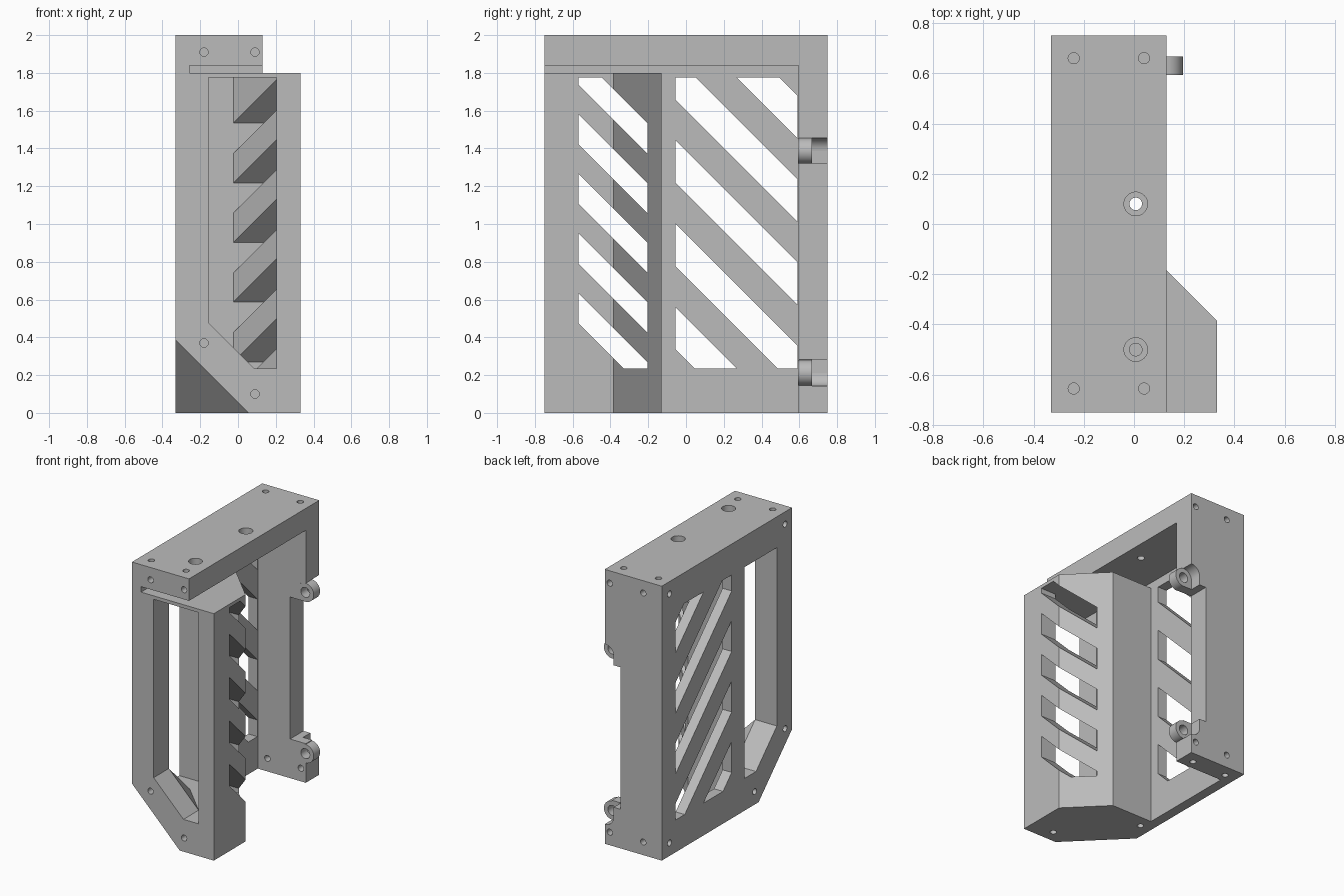
import bpy, bmesh, math
from mathutils import Matrix, Vector

if "Cube" in bpy.data.objects:
    bpy.data.objects.remove(bpy.data.objects["Cube"], do_unlink=True)

grey = bpy.data.materials.new("plain grey")
grey.use_nodes = True
grey.diffuse_color = (0.5, 0.5, 0.5, 1)
grey.node_tree.nodes["Principled BSDF"].inputs["Base Color"].default_value = (0.5, 0.5, 0.5, 1)


def make(name, bm):
    bmesh.ops.recalc_face_normals(bm, faces=bm.faces)
    me = bpy.data.meshes.new(name)
    bm.to_mesh(me)
    bm.free()
    ob = bpy.data.objects.new(name, me)
    me.materials.append(grey)
    bpy.context.collection.objects.link(ob)
    return ob


def block(lo, hi, *planes):
    """Box clipped by planes (normal, distance); the side along the normal is kept."""
    bm = bmesh.new()
    size = [b - a for a, b in zip(lo, hi)]
    mid = [(a + b) / 2 for a, b in zip(lo, hi)]
    bmesh.ops.create_cube(bm, size=1, matrix=Matrix.Translation(mid) @ Matrix.Diagonal((*size, 1)))
    for normal, dist in planes:
        n = Vector(normal)
        geom = bm.verts[:] + bm.edges[:] + bm.faces[:]
        bmesh.ops.bisect_plane(bm, geom=geom, dist=1e-6, plane_co=n * dist / n.length_squared,
                               plane_no=n, clear_inner=True)
        bmesh.ops.holes_fill(bm, edges=[e for e in bm.edges if e.is_boundary], sides=0)
    return bm


def rods(axis, radius, lo, hi, spots):
    """Parallel cylinders from lo to hi on an axis, at spots on the other two axes."""
    bm = bmesh.new()
    turn = {0: Matrix.Rotation(math.pi / 2, 4, 'Y'), 1: Matrix.Rotation(math.pi / 2, 4, 'X'),
            2: Matrix.Identity(4)}[axis]
    for spot in spots:
        pos = list(spot)
        pos.insert(axis, (lo + hi) / 2)
        bmesh.ops.create_cone(bm, cap_ends=True, segments=32, radius1=radius, radius2=radius,
                              depth=hi - lo, matrix=Matrix.Translation(pos) @ turn)
    return bm


def combine(bm, operation='DIFFERENCE'):
    tool = make("cutter", bm)
    tool.hide_render = True
    mod = body.modifiers.new("shape", 'BOOLEAN')
    mod.operation = operation
    mod.solver = 'EXACT'
    mod.object = tool
    bpy.ops.object.modifier_apply(modifier=mod.name)
    bpy.data.objects.remove(tool, do_unlink=True)


# Solid blank
body = make("bracket_frame", block((-.33, -.75, 0), (.33, .75, 2)))
bpy.context.view_layer.objects.active = body
body.select_set(True)

# Outer form: shoulder, rear side, rear pocket with chamfer, gap under the top, lower corner
combine(block((.13, -1, 1.8), (1, 1, 3)))
combine(block((.13, .5, -1), (1, 1, 3)))
combine(block((-.257, -.13, -1), (1, .595, 1.82)))
combine(block((-.1, -.9, -1), (1, .5, 1.82), ((1, 1, 0), -.055)))
combine(block((-.257, -1, 1.8), (1, .595, 1.84)))
combine(block((-1, -1, -1), (1, 1, 1), ((-1, -1, -1), .695)))

# Hollow of the front tower, with its front and side windows
combine(block((-.155, -.575, .235), (.205, -.205, 1.775), ((-1, -1, 0), .23), ((1, 1, 1), -.255)))
combine(block((-.155, -1, .235), (.205, -.573, 1.775), ((1, 0, 1), .32)))
combine(block((-1, -.575, .235), (-.153, -.205, 1.775), ((0, 1, 1), -.1)))

# Slanted slots through the tower and through the side wall
for i in range(5):
    c = -.095 + .316 * i
    combine(block((-.1, -.57, .235), (1, -.205, 1.775), ((0, 1, 1), c), ((0, -1, -1), -c - .16)))
    c = .28 + .441 * i
    combine(block((-1, -.055, .235), (-.2, .59, 1.775), ((0, 1, 1), c), ((0, -1, -1), -c - .225)))

# Notch in the rear wall, clearance for mating knuckles, and hinge barrels
hinges = [(.127, 1.387), (.127, .212)]
combine(block((.003, .5, .285), (1, 1, 1.32)))
combine(rods(1, .069, .667, 1, hinges))
combine(block((.058, .667, 1.25), (1, 1, 1.387)))
combine(block((.058, .667, .212), (1, 1, .35)))
combine(rods(1, .068, .594, .667, hinges), 'UNION')
combine(rods(1, .036, .5, .7, hinges))

# Screw holes: top, bottom, front, rear and side
r = .022
combine(rods(2, r, 1.87, 2.1, [(x, y) for x in (-.24, .04) for y in (-.655, .66)]))
combine(rods(2, r, -.1, .13, [(-.24, .66), (.04, .66), (.15, -.66), (-.24, -.22)]))
combine(rods(1, r, -.8, -.62, [(-.18, 1.91), (.09, 1.91), (-.18, .37), (.09, .1)]))
combine(rods(1, r, .55, .8, [(x, z) for x in (-.18, .09) for z in (.095, 1.91)]))
combine(rods(0, r, -.4, -.2, [(-.67, 1.91), (.66, 1.91), (.66, .095), (-.32, .095), (-.67, .42)]))

# Counterbored mounting holes in the top
mounts = [(.007, .08), (.007, -.5)]
combine(rods(2, .047, 1.92, 2.1, mounts))
combine(rods(2, .025, 1.82, 2.1, mounts))

bpy.ops.object.shade_smooth_by_angle(angle=math.radians(30))
